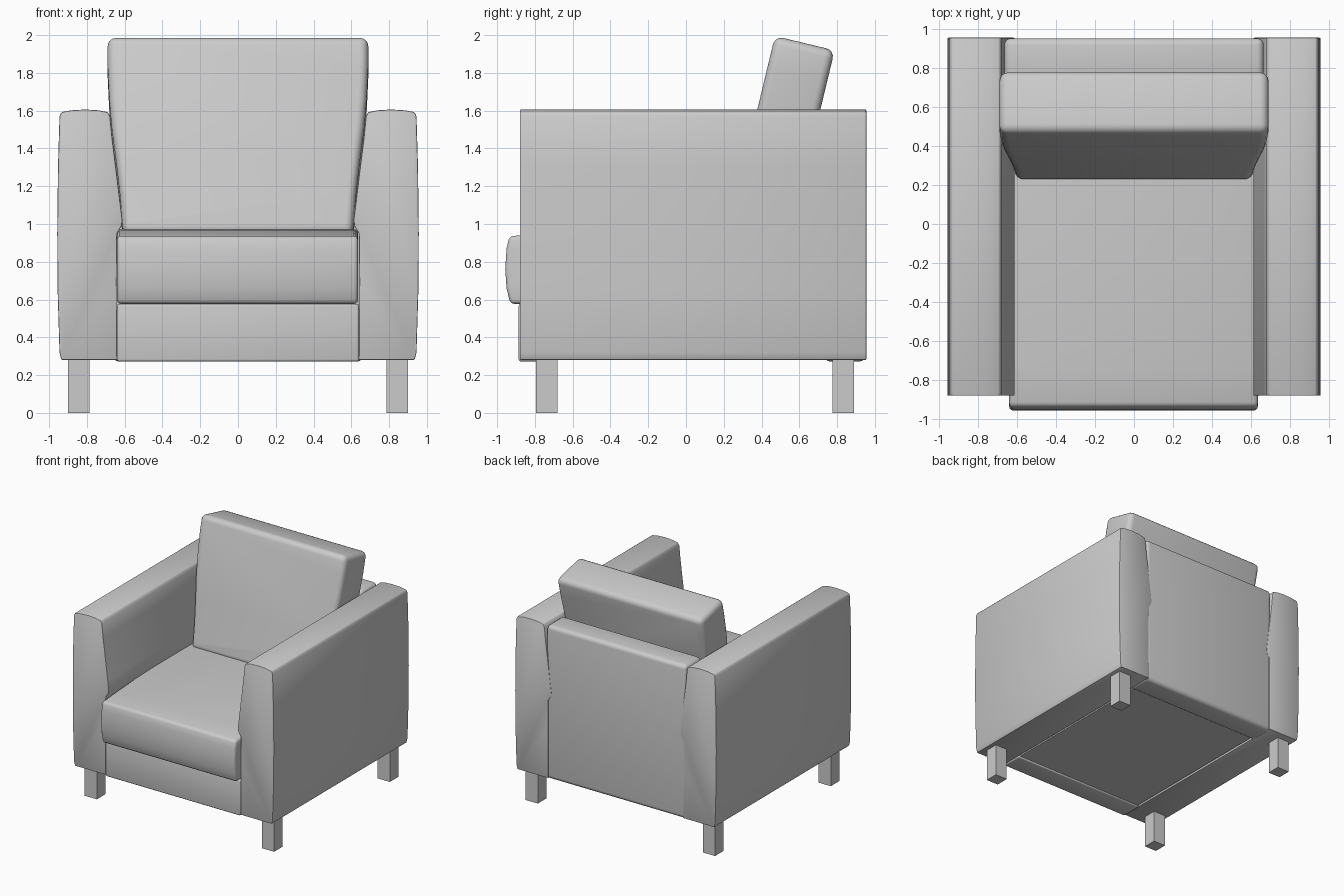
import bpy, bmesh, math
from mathutils import Matrix, Vector

cube = bpy.data.objects.get("Cube")
if cube:
    bpy.data.objects.remove(cube, do_unlink=True)

grey = bpy.data.materials.new("grey upholstery")
grey.use_nodes = True
grey.diffuse_color = (0.6, 0.6, 0.6, 1)
grey.node_tree.nodes["Principled BSDF"].inputs["Base Color"].default_value = (0.6, 0.6, 0.6, 1)


def prism(name, profile, axis, lo, hi, bevel=0, segments=3, matrix=None):
    """Extrude a profile along x (profile is y,z) or along y (profile is x,z)."""
    bm = bmesh.new()
    place = (lambda a, b: (lo, a, b)) if axis == "x" else (lambda a, b: (a, lo, b))
    face = bm.faces.new([bm.verts.new(place(a, b)) for a, b in profile])
    out = bmesh.ops.extrude_face_region(bm, geom=[face])
    shift = Vector((hi - lo, 0, 0)) if axis == "x" else Vector((0, hi - lo, 0))
    bmesh.ops.translate(bm, vec=shift, verts=[v for v in out["geom"] if isinstance(v, bmesh.types.BMVert)])
    bmesh.ops.recalc_face_normals(bm, faces=bm.faces)
    if matrix:
        bm.transform(matrix)
    mesh = bpy.data.meshes.new(name)
    bm.to_mesh(mesh)
    bm.free()
    mesh.materials.append(grey)
    obj = bpy.data.objects.new(name, mesh)
    bpy.context.collection.objects.link(obj)
    bpy.ops.object.select_all(action="DESELECT")
    obj.select_set(True)
    bpy.context.view_layer.objects.active = obj
    if bevel:
        mod = obj.modifiers.new("soft edges", "BEVEL")
        mod.width, mod.segments = bevel, segments
        mod.limit_method, mod.angle_limit = "ANGLE", math.radians(35)
        bpy.ops.object.modifier_apply(modifier=mod.name)
    bpy.ops.object.shade_smooth_by_angle(angle=math.radians(35))
    return obj


def box(x0, x1, z0, z1):
    return [(x0, z0), (x1, z0), (x1, z1), (x0, z1)]


# Arms: softly padded cross-section, mirrored left to right
arm = [(0.64, 0.28), (0.935, 0.28), (0.945, 0.32), (0.955, 0.65), (0.957, 0.95), (0.953, 1.3),
       (0.945, 1.57), (0.935, 1.592), (0.88, 1.602), (0.81, 1.606), (0.74, 1.602),
       (0.69, 1.592), (0.677, 1.57), (0.665, 1.45), (0.64, 1.25), (0.622, 1.1),
       (0.612, 1.02), (0.616, 0.99), (0.64, 0.95), (0.643, 0.7)]
for side, s in (("left", 1), ("right", -1)):
    prism(side + "_arm", [(s * x, z) for x, z in arm], "y", -0.88, 0.955, 0.006, 2)

    # Legs
    for end, y in (("front", -0.795), ("back", 0.775)):
        prism(f"{end}_{side}_leg", box(s * 0.785, s * 0.9, 0, 0.285), "y", y, y + 0.115)

# Base: front rail and underside panel
prism("front_rail", box(-0.64, 0.64, 0.272, 0.577), "y", -0.886, -0.70, 0.012)
prism("seat_base", box(-0.625, 0.625, 0.285, 0.577), "y", -0.70, 0.74)

# Back panel, rounded over the top and bottom
prism("back_panel", box(-0.665, 0.665, 0.272, 1.59), "y", 0.73, 0.952, 0.035, 4)

# Seat cushion: crowned top and bulging front
seat = [(0.72, 0.577), (-0.93, 0.577), (-0.95, 0.66), (-0.957, 0.76), (-0.95, 0.87), (-0.935, 0.935),
        (-0.75, 0.95), (-0.5, 0.965), (-0.2, 0.973), (0.2, 0.973), (0.72, 0.965)]
prism("seat_cushion", seat, "x", -0.64, 0.635, 0.022)

# Back cushion: flares towards the top and leans back
half = [(0.61, 0), (0.612, 0.06), (0.625, 0.22), (0.645, 0.4), (0.668, 0.58),
        (0.682, 0.74), (0.69, 0.92), (0.69, 1.075)]
outline = half + [(-x, z) for x, z in reversed(half)]
lean = Matrix.Translation((0, 0.22, 0.95)) @ Matrix.Rotation(math.radians(-13.5), 4, "X")
prism("back_cushion", outline, "y", 0, 0.325, 0.045, 4, lean)
